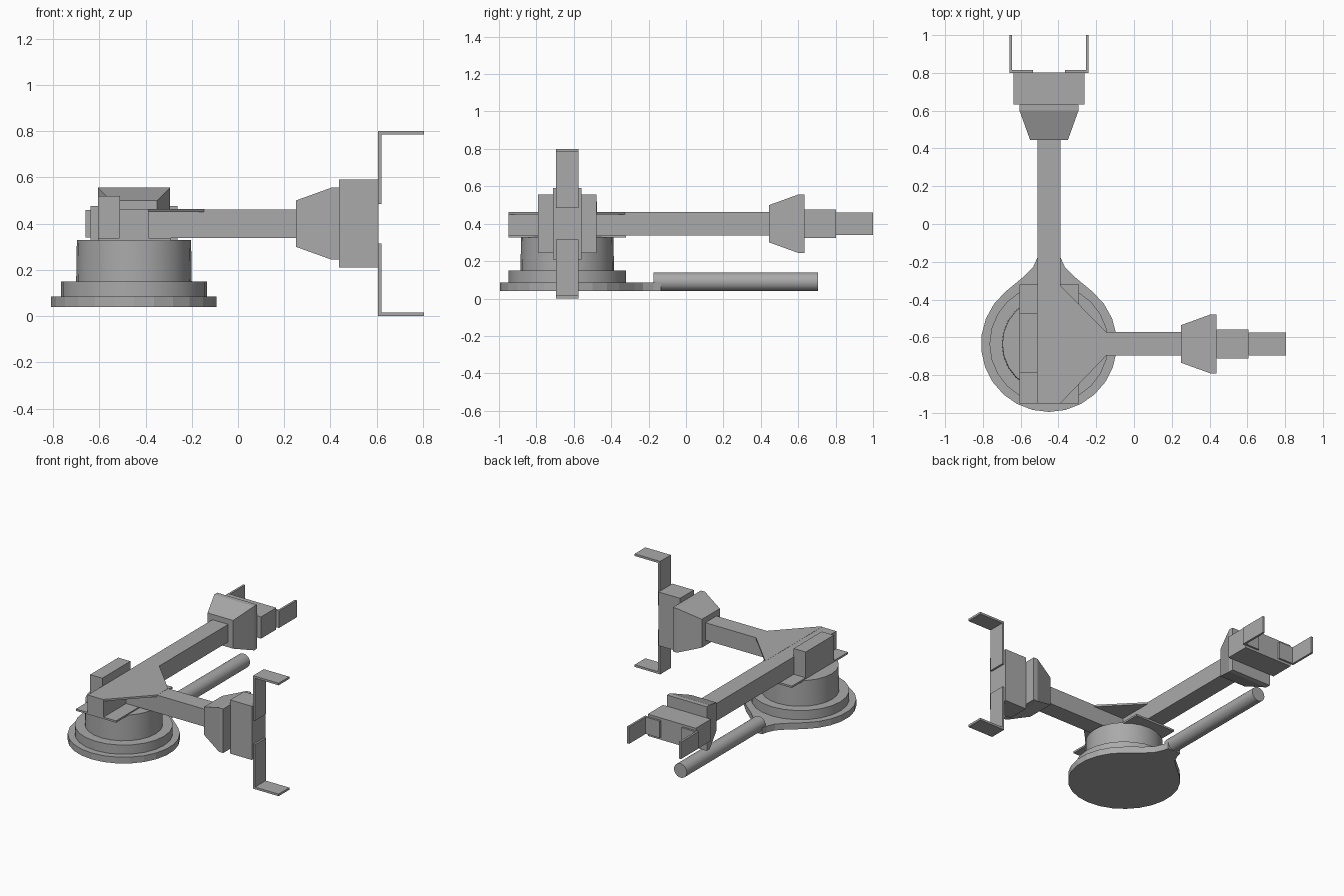
import bpy, bmesh
from math import sin, cos, radians
from mathutils import Matrix, Vector

cube = bpy.data.objects.get("Cube")
if cube:
    bpy.data.objects.remove(cube, do_unlink=True)

GREY = (0.4, 0.4, 0.4, 1)
mat = bpy.data.materials.new("grey")
mat.use_nodes = True
mat.diffuse_color = GREY
mat.node_tree.nodes["Principled BSDF"].inputs["Base Color"].default_value = GREY

CX, CY, CZ = -0.45, -0.635, 0.40   # turntable axis and arm height


def finish(name, bm, smooth=False):
    bmesh.ops.recalc_face_normals(bm, faces=bm.faces)
    mesh = bpy.data.meshes.new(name)
    bm.to_mesh(mesh)
    bm.free()
    mesh.materials.append(mat)
    obj = bpy.data.objects.new(name, mesh)
    bpy.context.collection.objects.link(obj)
    if smooth:
        bpy.ops.object.select_all(action='DESELECT')
        obj.select_set(True)
        bpy.context.view_layer.objects.active = obj
        bpy.ops.object.shade_smooth_by_angle(angle=radians(30))
    return obj


def box(name, x, y, z, matrix=Matrix()):
    bm = bmesh.new()
    bmesh.ops.create_cube(bm, size=1)
    for v in bm.verts:
        v.co = Vector([(a + b) / 2 + c * (b - a) for (a, b), c in zip((x, y, z), v.co)])
    bm.transform(matrix)
    return finish(name, bm)


def prism(name, outline, z0, z1, smooth=False):
    bm = bmesh.new()
    face = bm.faces.new([bm.verts.new((x, y, z0)) for x, y in outline])
    top = bmesh.ops.extrude_face_region(bm, geom=[face])["geom"]
    bmesh.ops.translate(bm, vec=(0, 0, z1 - z0),
                        verts=[v for v in top if isinstance(v, bmesh.types.BMVert)])
    return finish(name, bm, smooth)


def cylinder(name, r1, r2, depth, matrix, segments=24):
    bm = bmesh.new()
    bmesh.ops.create_cone(bm, cap_ends=True, segments=segments, radius1=r1,
                          radius2=r2, depth=depth, matrix=matrix)
    return finish(name, bm, True)


# Foot plate: a disc that flares into a neck for the rod
half = [(0.36 * sin(radians(a)), -0.36 * cos(radians(a))) for a in range(0, 141, 14)]
half += [(0.13, 0.36), (0.085, 0.405), (0.06, 0.46), (0.05, 0.5)]
outline = half + [(-x, y) for x, y in reversed(half[1:])]
prism("foot_plate", [(CX + x, CY + y) for x, y in outline], 0.04, 0.085)

# Stepped turntable
for name, r1, r2, z0, z1 in (("lower_ring", 0.315, 0.315, 0.085, 0.15),
                             ("turntable_drum", 0.25, 0.247, 0.15, 0.33)):
    cylinder(name, r1, r2, z1 - z0, Matrix.Translation((CX, CY, (z0 + z1) / 2)))

# Long rod lying beside the floor
cylinder("floor_rod", 0.05, 0.05, 0.88,
         Matrix.Translation((CX, 0.265, 0.09)) @ Matrix.Rotation(radians(90), 4, 'X'))

# Shoulder: mounting plate, rear block and corner gusset
box("mounting_plate", (-0.605, -0.29), (-0.95, -0.32), (0.325, 0.338))
box("rear_block", (-0.605, -0.51), (-0.79, -0.475), (0.335, 0.52))
prism("corner_gusset", [(-0.4, -0.95), (-0.39, -0.95), (-0.145, -0.695),
                        (-0.145, -0.575), (-0.39, -0.325), (-0.4, -0.325)], 0.45, 0.463)


def arm(prefix, matrix, start, shift, wide):
    """Arm along local +x with a flared wrist, palm and two hooked fingers.
    Local y is the opening direction of the fingers."""
    w, h = 0.062, 0.062
    box(prefix + "_beam", (start, 0.25 + shift), (-w, w), (-h, h), matrix)
    # Flared wrist, lofted through three square sections
    bm = bmesh.new()
    rings = [[bm.verts.new((x + shift, s * r, t * r))
              for s, t in ((-1, -1), (1, -1), (1, 1), (-1, 1))]
             for x, r in ((0.25, 0.10), (0.405, 0.156), (0.438, 0.156))]
    for a, b in zip(rings, rings[1:]):
        for i in range(4):
            j = (i + 1) % 4
            bm.faces.new((a[i], a[j], b[j], b[i]))
    bm.faces.new(rings[0])
    bm.faces.new(rings[-1])
    bm.transform(matrix)
    finish(prefix + "_wrist", bm)
    box(prefix + "_palm", (0.437 + shift, 0.607 + shift), (-wide, wide), (-0.077, 0.077), matrix)
    # L-shaped fingers on both sides
    outer = wide + 0.022 if prefix == "rear_arm" else 0.40
    inner = 0.085
    for side, s in (("left", 1), ("right", -1)):
        y0, y1 = sorted((s * inner, s * outer))
        box(f"{prefix}_{side}_finger_base", (0.605 + shift, 0.62 + shift), (y0, y1), (-0.06, 0.06), matrix)
        y0, y1 = sorted((s * (outer - 0.015), s * outer))
        box(f"{prefix}_{side}_finger_tip", (0.605 + shift, 0.805 + shift), (y0, y1), (-0.06, 0.06), matrix)


# Side arm points along +x with its gripper opening vertically
arm("side_arm", Matrix.Translation((0, CY, CZ)) @ Matrix.Rotation(radians(90), 4, 'X'),
    -0.45, 0, 0.19)
# Rear arm points along +y with its gripper opening sideways
arm("rear_arm", Matrix.Translation((CX, 0, CZ)) @ Matrix.Rotation(radians(90), 4, 'Z'),
    -0.95, 0.195, 0.188)
